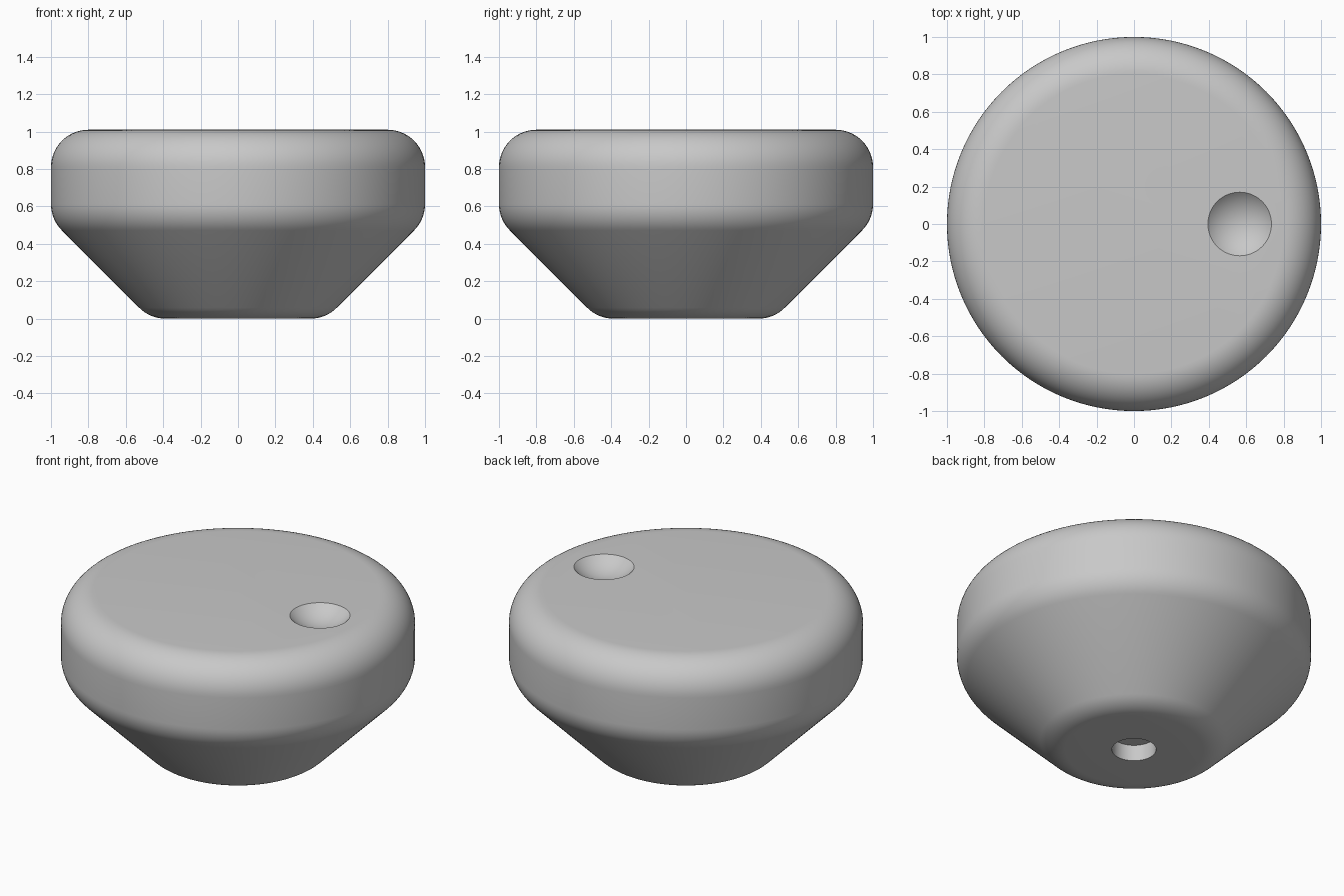
import bpy, bmesh, math
from mathutils import Vector, Matrix

if "Cube" in bpy.data.objects:
    bpy.data.objects.remove(bpy.data.objects["Cube"], do_unlink=True)

HEIGHT, FILLET = 1.01, 0.2
HOLE_RADIUS, HOLE_DEPTH = 0.125, 0.1
DIMPLE_X, DIMPLE_RADIUS, DIMPLE_DEPTH = 0.565, 0.17, 0.07


def fillet(before, corner, after, radius, steps):
    """Points of a circular arc rounding a profile corner."""
    a = (Vector(before) - Vector(corner)).normalized()
    b = (Vector(after) - Vector(corner)).normalized()
    half = a.angle(b) / 2
    centre = Vector(corner) + (a + b).normalized() * radius / math.sin(half)
    start = Vector(corner) + a * radius / math.tan(half) - centre
    turn = math.pi - 2 * half
    return [centre + Matrix.Rotation(turn * i / steps, 2) @ start
            for i in range(steps + 1)]


def link(bm, name):
    mesh = bpy.data.meshes.new(name)
    bm.to_mesh(mesh)
    bm.free()
    obj = bpy.data.objects.new(name, mesh)
    bpy.context.collection.objects.link(obj)
    return obj


grey = bpy.data.materials.new("plain grey")
grey.use_nodes = True
grey.diffuse_color = (0.58, 0.58, 0.58, 1)
grey.node_tree.nodes["Principled BSDF"].inputs["Base Color"].default_value = grey.diffuse_color

# Knob profile: mounting hole, base, cone, rim and top, with rounded corners
corners = [(0, 0), (0.47, 0), (1, 0.53), (1, HEIGHT), (0, HEIGHT)]
profile = [Vector((HOLE_RADIUS, HOLE_DEPTH)), Vector((HOLE_RADIUS, 0))]
for i, steps in ((1, 8), (2, 8), (3, 14)):
    profile += fillet(*corners[i - 1:i + 2], FILLET, steps)

# Knob body: turned profile with the two open ends closed
bm = bmesh.new()
verts = [bm.verts.new((p.x, 0, p.y)) for p in profile]
edges = [bm.edges.new(pair) for pair in zip(verts, verts[1:])]
bmesh.ops.spin(bm, geom=verts + edges, cent=(0, 0, 0), axis=(0, 0, 1),
               angle=math.tau, steps=128)
bmesh.ops.remove_doubles(bm, verts=bm.verts, dist=0.0001)
bmesh.ops.holes_fill(bm, edges=[e for e in bm.edges if e.is_boundary], sides=0)
bmesh.ops.recalc_face_normals(bm, faces=bm.faces)
knob = link(bm, "knob_body")
knob.data.materials.append(grey)

# Finger dimple: shallow spherical cut in the top
ball = (DIMPLE_RADIUS ** 2 + DIMPLE_DEPTH ** 2) / (2 * DIMPLE_DEPTH)
bm = bmesh.new()
bmesh.ops.create_uvsphere(
    bm, u_segments=64, v_segments=48, radius=ball,
    matrix=Matrix.Translation((DIMPLE_X, 0, HEIGHT + ball - DIMPLE_DEPTH)))
cutter = link(bm, "dimple_cutter")
cutter.data.materials.append(grey)
cutter.hide_render = True

cut = knob.modifiers.new("finger dimple", 'BOOLEAN')
cut.operation = 'DIFFERENCE'
cut.solver = 'EXACT'
cut.object = cutter
bpy.ops.object.select_all(action='DESELECT')
bpy.context.view_layer.objects.active = knob
knob.select_set(True)
bpy.ops.object.modifier_apply(modifier=cut.name)
bpy.data.objects.remove(cutter, do_unlink=True)

bpy.ops.object.shade_smooth_by_angle(angle=math.radians(30))
